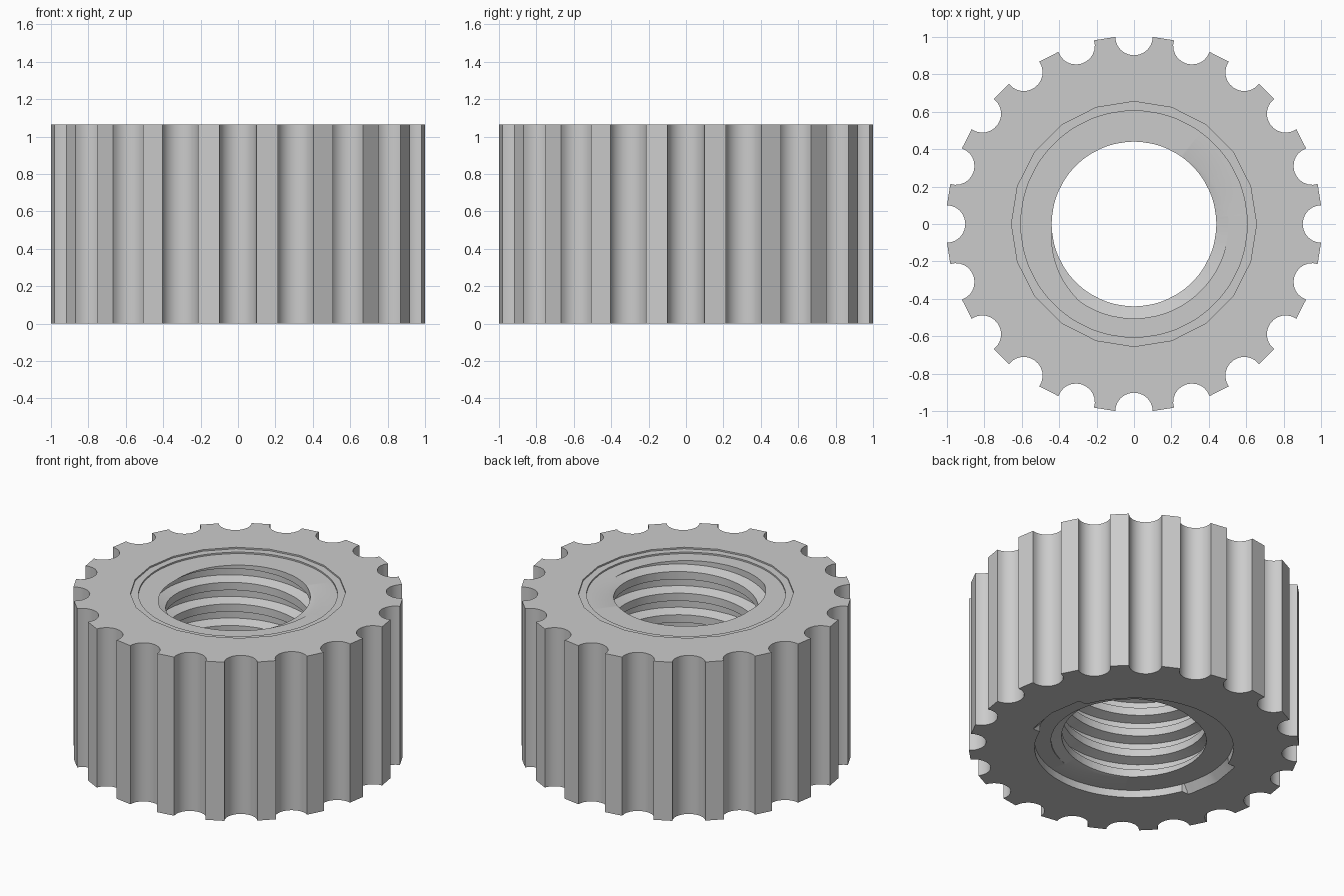
import bpy, bmesh, math
from math import pi, tau, sin, cos

if "Cube" in bpy.data.objects:
    bpy.data.objects.remove(bpy.data.objects["Cube"])

HEIGHT = 1.065
NOTCHES, ARC = 20, 12            # grip notches and segments in each
PITCH, CREST, ROOT = 0.145, 0.44, 0.505
THREAD_LOW, THREAD_HIGH = 0.05, HEIGHT - 0.02
RIM = 0.605
START = -pi / 3                  # where the groove runs out at the top


def polygon_radius(angle, radius=0.655, sides=20):
    step = tau / sides
    return radius * cos(step / 2) / cos(angle % step - step / 2)


def thread_radius(phase):
    """Trapezoid thread: groove root at whole phases, crest between."""
    distance = abs((phase + 0.5) % 1 - 0.5)
    blend = min(max((distance - 0.18) / 0.14, 0), 1)
    return ROOT + (CREST - ROOT) * blend


def thread_points(angle):
    """Thread section at one angle, from top to bottom."""
    points = []
    turn = (angle - START) / tau
    for k in range(2, -11, -1):
        for f in (0.32, 0.18, -0.18, -0.32):
            z = THREAD_HIGH + PITCH * (k + f + turn)
            z = min(max(z, THREAD_LOW), THREAD_HIGH)
            phase = (z - THREAD_HIGH) / PITCH - turn
            points.append((thread_radius(phase), z))
    return points


def section(angle, outer):
    """Closed radius and height section through the ring."""
    poly = polygon_radius(angle)
    foot = poly if abs(cos(angle)) > 0.94 else RIM
    top = [(outer, 0), (outer, HEIGHT), (poly, HEIGHT), (poly, HEIGHT - 0.01),
           (RIM, HEIGHT - 0.01), (RIM, THREAD_HIGH)]
    return top + thread_points(angle) + [(RIM, THREAD_LOW), (foot, 0)]


# Outline of the notched rim as angle and radius
outline = []
for n in range(NOTCHES):
    for i in range(ARC + 1):
        a = pi * (i / ARC - 0.5)
        x, y = 1.0 - 0.098 * cos(a), 0.1 * sin(a)
        outline.append((n * tau / NOTCHES + math.atan2(y, x), math.hypot(x, y)))
outline.append((outline[0][0] + tau, outline[0][1]))

# Loft the sections around the axis; the thread closes on itself at the seam
bm = bmesh.new()
columns = [[bm.verts.new((r * cos(a), r * sin(a), z)) for r, z in section(a, outer)]
           for a, outer in outline]
for left, right in zip(columns, columns[1:]):
    for j in range(len(left)):
        k = (j + 1) % len(left)
        bm.faces.new((left[j], right[j], right[k], left[k]))
bmesh.ops.remove_doubles(bm, verts=bm.verts, dist=0.00002)
bmesh.ops.recalc_face_normals(bm, faces=bm.faces)

mesh = bpy.data.meshes.new("notched_threaded_ring")
bm.to_mesh(mesh)
bm.free()
ring = bpy.data.objects.new("notched_threaded_ring", mesh)
bpy.context.collection.objects.link(ring)

# Plain light grey
grey = bpy.data.materials.new("light_grey")
grey.use_nodes = True
color = (0.6, 0.6, 0.6, 1)
grey.diffuse_color = color
grey.node_tree.nodes["Principled BSDF"].inputs["Base Color"].default_value = color
mesh.materials.append(grey)

bpy.ops.object.select_all(action="DESELECT")
ring.select_set(True)
bpy.context.view_layer.objects.active = ring
bpy.ops.object.shade_smooth_by_angle(angle=math.radians(25))
